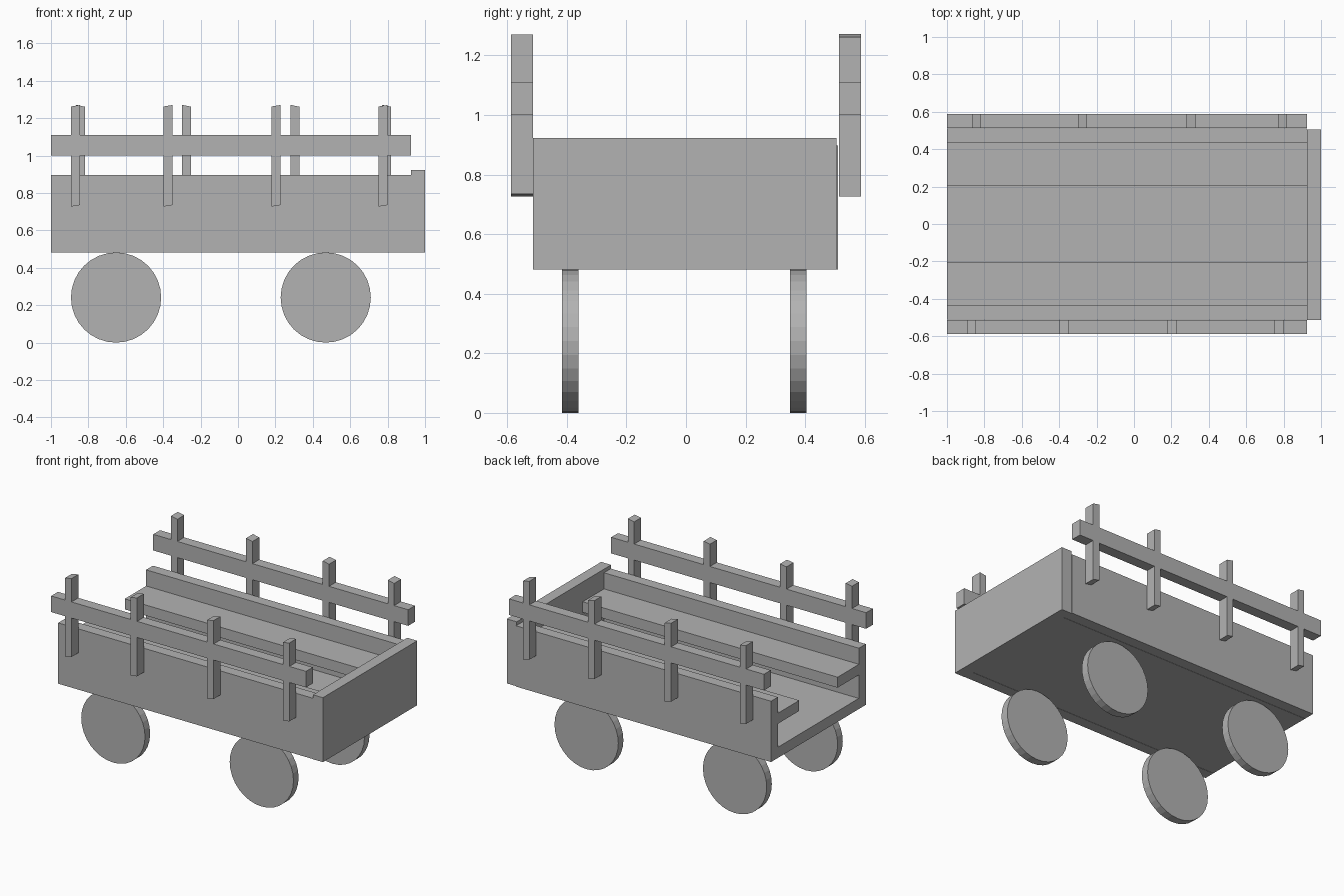
import bpy, bmesh
from math import pi
from mathutils import Matrix, Vector

cube = bpy.data.objects.get("Cube")
if cube:
    bpy.data.objects.remove(cube, do_unlink=True)

grey = bpy.data.materials.new("plain_grey")
grey.use_nodes = True
colour = (0.45, 0.45, 0.45, 1)
grey.diffuse_color = colour
grey.node_tree.nodes["Principled BSDF"].inputs["Base Color"].default_value = colour


def finish(name, bm):
    mesh = bpy.data.meshes.new(name)
    bm.to_mesh(mesh)
    bm.free()
    mesh.materials.append(grey)
    obj = bpy.data.objects.new(name, mesh)
    bpy.context.collection.objects.link(obj)
    return obj


def box(name, x, y, z, slope=0):
    """Box from its (low, high) bounds; slope raises the +x side of both ends."""
    bm = bmesh.new()
    bmesh.ops.create_cube(bm, size=1)
    for v in bm.verts:
        p = v.co + Vector((0.5, 0.5, 0.5))
        v.co = [lo + (hi - lo) * t for (lo, hi), t in zip((x, y, z), p)]
        v.co.z += slope * (p.x - 0.5)
    return finish(name, bm)


def wheel(name, x, y):
    bm = bmesh.new()
    turn = Matrix.Rotation(pi / 2, 4, "X")
    bmesh.ops.create_cone(bm, cap_ends=True, segments=32, radius1=0.241,
                          radius2=0.241, depth=0.055,
                          matrix=Matrix.Translation((x, y, 0.241)) @ turn)
    return finish(name, bm)


# Wagon bed, open at the -x end
LENGTH = (-1, 0.925)
box("floor", LENGTH, (-0.435, 0.435), (0.482, 0.555))
box("end_board", (0.925, 1), (-0.513, 0.505), (0.482, 0.922))

# Side walls, benches and rails
for side, s in (("right", -1), ("left", 1)):
    def span(a, b):
        return tuple(sorted((s * a, s * b)))
    box(side + "_wall", LENGTH, span(0.437, 0.511), (0.482, 0.897))
    box(side + "_bench", LENGTH, span(0.207, 0.437), (0.715, 0.787))
    box(side + "_rail", LENGTH, span(0.514, 0.587), (1.0, 1.11))

# Rail posts with slightly slanted ends
rows = (("right", -0.551, 0.008, (-0.87, -0.375, 0.203, 0.775)),
        ("left", 0.551, -0.01, (-0.842, -0.275, 0.304, 0.795)))
for side, y, slope, places in rows:
    for i, x in enumerate(places):
        box(f"{side}_post_{i + 1}", (x - 0.024, x + 0.024),
            (y - 0.037, y + 0.037), (0.731, 1.266), slope)

# Wheels
for end, x in (("rear", -0.652), ("front", 0.469)):
    wheel(end + "_right_wheel", x, -0.388)
    wheel(end + "_left_wheel", x, 0.377)
